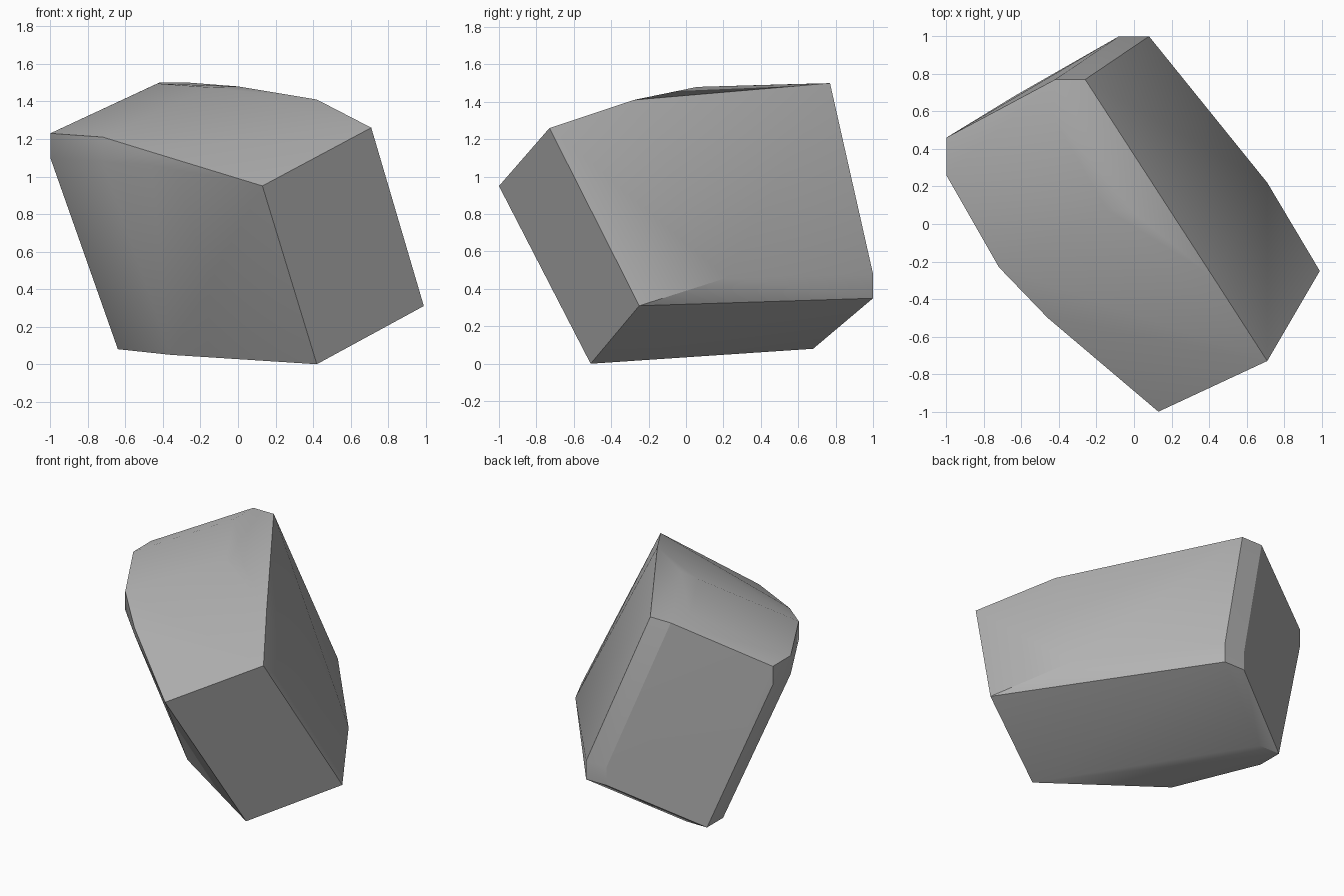
import bpy
import bmesh
import math

cube = bpy.data.objects.get("Cube")
if cube:
    bpy.data.objects.remove(cube, do_unlink=True)

# Plain stone grey
grey = bpy.data.materials.new("stone_grey")
grey.use_nodes = True
colour = (0.45, 0.45, 0.45, 1.0)
grey.diffuse_color = colour
bsdf = next(n for n in grey.node_tree.nodes if n.type == "BSDF_PRINCIPLED")
bsdf.inputs["Base Color"].default_value = colour

# Corners of the tilted boulder, grouped by side
front_end = [(0.13, -1.0, 0.95), (0.71, -0.73, 1.26),
             (0.99, -0.25, 0.31), (0.42, -0.51, 0.0)]
back_chamfer = [(x, 1.0, z) for x in (-0.08, 0.08) for z in (0.35, 0.48)]
side_chamfer = [(-1.0, y, z) for y in (0.26, 0.46) for z in (1.10, 1.23)]
top_ridge = [(-0.42, 0.77, 1.5), (-0.26, 0.77, 1.5), (-0.43, 0.57, 1.495),
             (-0.15, 0.08, 1.475), (0.0, 0.06, 1.48), (0.42, -0.28, 1.41)]
flank = [(-0.72, -0.23, 1.21), (-0.72, -0.23, 1.08), (-0.46, -0.5, 1.13),
         (-0.46, -0.49, 1.06), (0.71, 0.22, 0.46)]
base = [(-0.64, 0.68, 0.08), (-0.64, 0.5, 0.08), (-0.48, 0.68, 0.08),
        (-0.36, -0.05, 0.05)]

# Wrap the corners in one faceted solid
bm = bmesh.new()
for point in front_end + back_chamfer + side_chamfer + top_ridge + flank + base:
    bm.verts.new(point)
hull = bmesh.ops.convex_hull(bm, input=bm.verts[:])
inside = [v for v in bm.verts if not v.link_faces]
bmesh.ops.delete(bm, geom=inside, context="VERTS")
bmesh.ops.dissolve_limit(bm, angle_limit=math.radians(1),
                         verts=bm.verts[:], edges=bm.edges[:])
bmesh.ops.recalc_face_normals(bm, faces=bm.faces[:])
mesh = bpy.data.meshes.new("boulder")
bm.to_mesh(mesh)
bm.free()
mesh.materials.append(grey)
boulder = bpy.data.objects.new("boulder", mesh)
bpy.context.collection.objects.link(boulder)

# Soft shading across the shallow edges
bpy.context.view_layer.objects.active = boulder
boulder.select_set(True)
bpy.ops.object.shade_smooth_by_angle(angle=math.radians(30))
